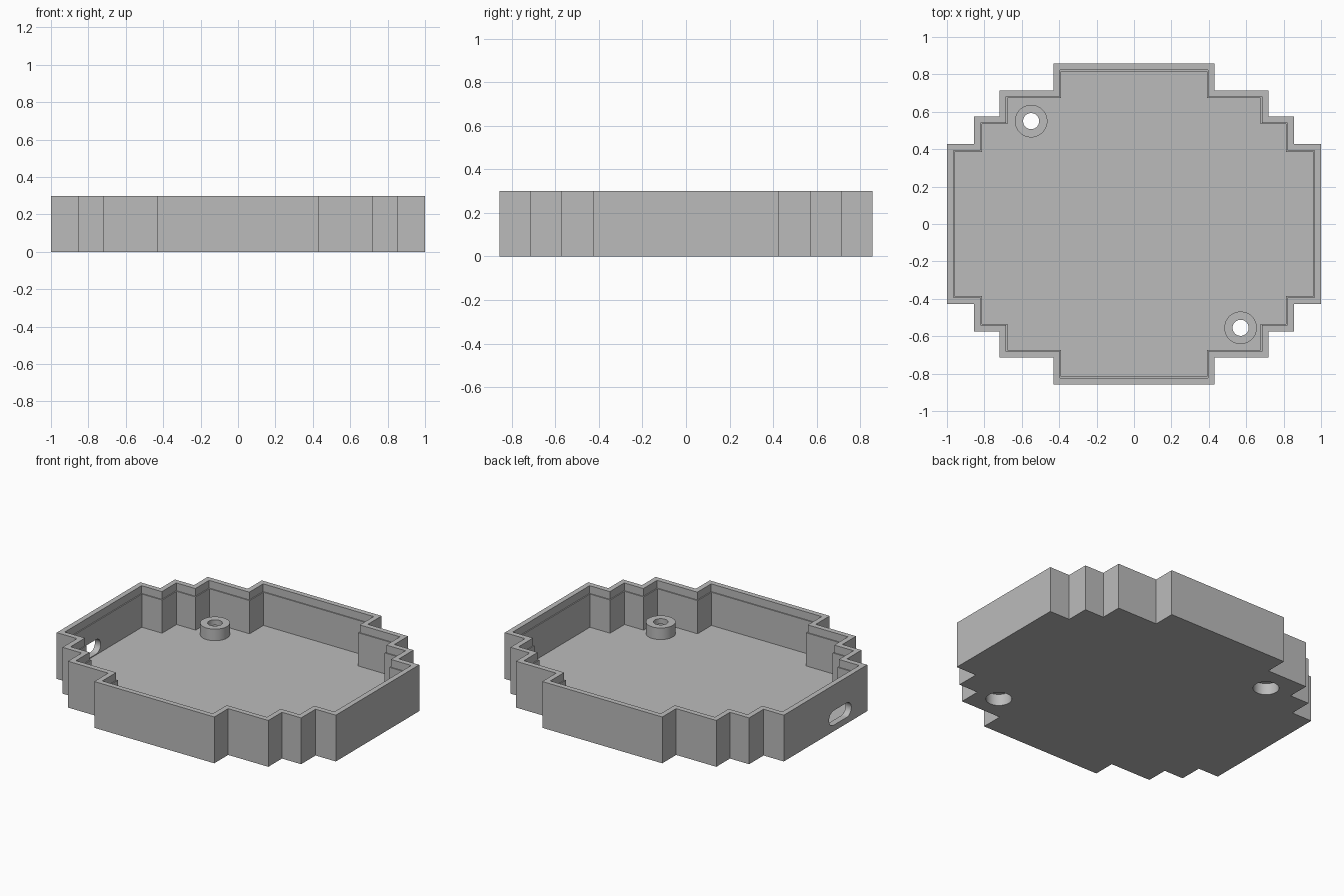
import bpy, bmesh
from math import cos, sin, pi

cube = bpy.data.objects.get("Cube")
if cube:
    bpy.data.objects.remove(cube)

# One grey plastic for everything
grey = bpy.data.materials.new("grey plastic")
grey.use_nodes = True
grey.diffuse_color = (0.5, 0.5, 0.5, 1)
grey.node_tree.nodes["Principled BSDF"].inputs["Base Color"].default_value = (0.5, 0.5, 0.5, 1)

WALL, LIP = 0.041, 0.034      # wall thickness below and above the lid ledge
HEIGHT, LEDGE, FLOOR = 0.30, 0.25, 0.035
BOSS_TOP, BOSS_R, BORE_R, HOLE_R = 0.11, 0.087, 0.076, 0.043
BOSSES = [(-0.55, 0.55), (0.57, -0.555)]
SIDES = 48


def outline(inset):
    """Stepped outline, counter-clockwise, shrunk by inset."""
    xs = [1, 0.855, 0.718, 0.43]
    ys = [0.427, 0.575, 0.715, 0.857]
    quarter = []
    for i, (x, y) in enumerate(zip(xs, ys)):
        if i:
            quarter.append((x - inset, ys[i - 1] - inset))
        quarter.append((x - inset, y - inset))
    half = quarter + [(-x, y) for x, y in reversed(quarter)]
    return half + [(-x, -y) for x, y in half]


def loft(name, rings, capped=True, closed=False):
    """Skin a series of equal rings of points into one object."""
    bm = bmesh.new()
    loops = [[bm.verts.new(p) for p in ring] for ring in rings]
    pairs = list(zip(loops, loops[1:]))
    if closed:
        pairs.append((loops[-1], loops[0]))
    for a, b in pairs:
        n = len(a)
        for i in range(n):
            j = (i + 1) % n
            bm.faces.new((a[i], a[j], b[j], b[i]))
    if capped:
        bm.faces.new(loops[0][::-1])
        bm.faces.new(loops[-1])
    bmesh.ops.recalc_face_normals(bm, faces=bm.faces)
    mesh = bpy.data.meshes.new(name)
    bm.to_mesh(mesh)
    bm.free()
    mesh.materials.append(grey)
    obj = bpy.data.objects.new(name, mesh)
    bpy.context.collection.objects.link(obj)
    return obj


def circle(cx, cy, r, z):
    return [(cx + r * cos(2 * pi * i / SIDES), cy + r * sin(2 * pi * i / SIDES), z)
            for i in range(SIDES)]


def activate(obj):
    bpy.ops.object.select_all(action='DESELECT')
    obj.select_set(True)
    bpy.context.view_layer.objects.active = obj


def cut(target, cutter):
    cutter.hide_render = True
    mod = target.modifiers.new("cut", 'BOOLEAN')
    mod.operation, mod.solver, mod.object = 'DIFFERENCE', 'EXACT', cutter
    activate(target)
    bpy.ops.object.modifier_apply(modifier=mod.name)
    bpy.data.objects.remove(cutter)


# Tray: outer wall, rim, lid ledge, inner wall and floor
steps = [(0, 0), (0, HEIGHT), (LIP, HEIGHT), (LIP, LEDGE), (WALL, LEDGE), (WALL, FLOOR)]
tray = loft("tray", [[(x, y, z) for x, y in outline(t)] for t, z in steps])

# Rounded cable slot through the side wall
slot_y, slot_z, slot_r, slot_half = -0.15, 0.087, 0.047, 0.067


def slot_ring(x):
    points = []
    for i in range(34):
        a = pi * (i % 17) / 16 - pi / 2
        s = 1 if i < 17 else -1
        points.append((x, slot_y + s * (slot_half + slot_r * cos(a)), slot_z + s * slot_r * sin(a)))
    return points


cut(tray, loft("slot_cutter", [slot_ring(-1.1), slot_ring(-0.9)]))

# Screw bosses with a counterbore opening through the floor
parts = [tray]
for n, (x, y) in enumerate(BOSSES):
    cut(tray, loft("bore_cutter", [circle(x, y, BORE_R, z) for z in (-0.1, 0.1)]))
    profile = [(BOSS_R, FLOOR), (BOSS_R, BOSS_TOP), (HOLE_R, BOSS_TOP),
               (HOLE_R, 0.075), (BORE_R, 0.075), (BORE_R, FLOOR)]
    parts.append(loft(("back_boss", "front_boss")[n],
                      [circle(x, y, r, z) for r, z in profile], capped=False, closed=True))

for part in parts:
    activate(part)
    bpy.ops.object.shade_smooth_by_angle()
